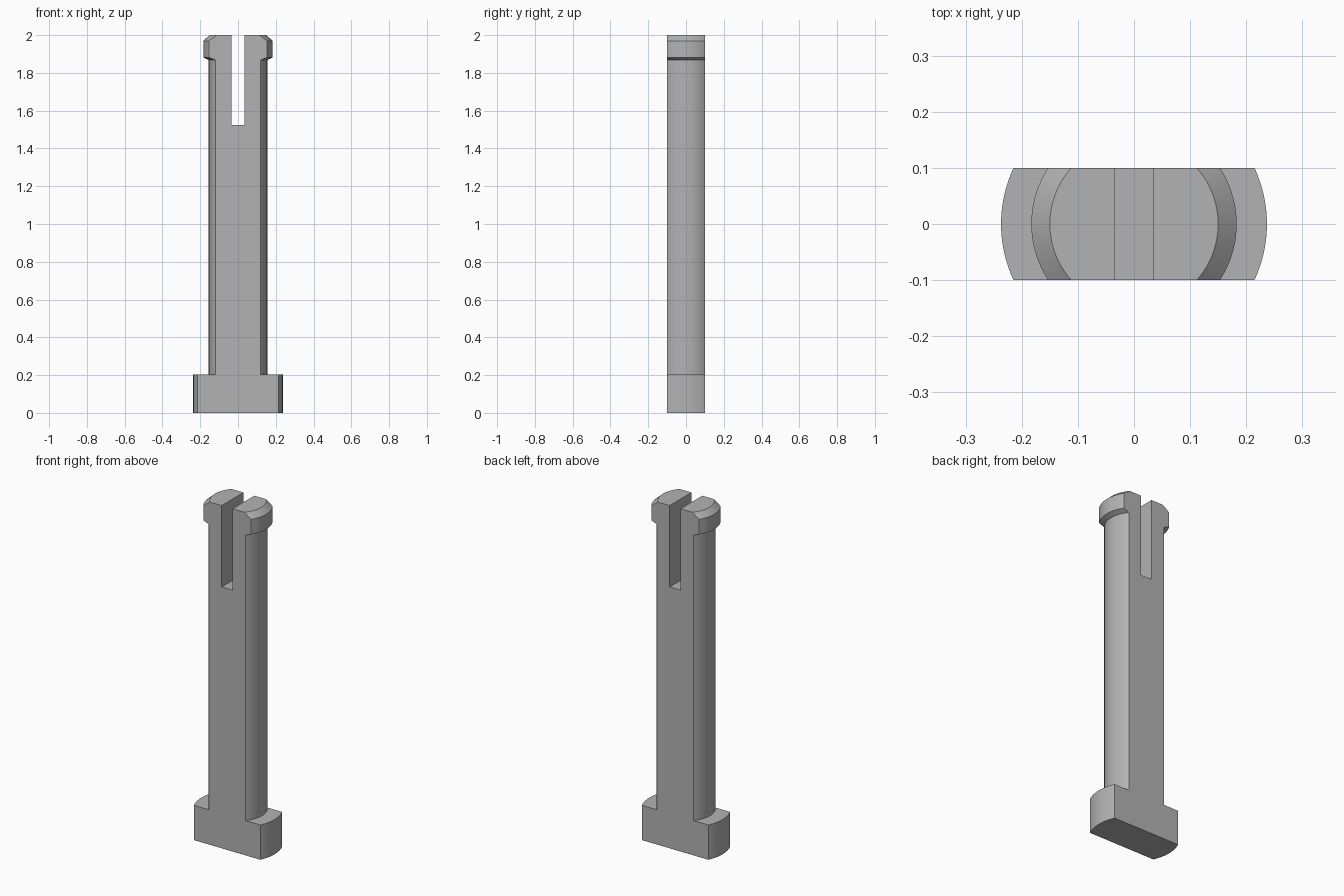
import bpy
import bmesh
import math

if "Cube" in bpy.data.objects:
    bpy.data.objects.remove(bpy.data.objects["Cube"])

HALF_DEPTH = 0.1
SLOT_HALF, SLOT_FLOOR = 0.035, 1.525

grey = bpy.data.materials.new("plain grey")
grey.use_nodes = True
colour = (0.45, 0.45, 0.45, 1)
grey.diffuse_color = colour
grey.node_tree.nodes["Principled BSDF"].inputs["Base Color"].default_value = colour


def add_object(name, bm):
    bmesh.ops.recalc_face_normals(bm, faces=bm.faces)
    mesh = bpy.data.meshes.new(name)
    bm.to_mesh(mesh)
    bm.free()
    mesh.materials.append(grey)
    obj = bpy.data.objects.new(name, mesh)
    bpy.context.collection.objects.link(obj)
    return obj


def lathe(name, profile, segments=96):
    """Revolve a closed (radius, height) profile around z."""
    bm = bmesh.new()
    verts = [bm.verts.new((r, 0, z)) for r, z in profile]
    edges = [bm.edges.new(pair) for pair in zip(verts, verts[1:])]
    bmesh.ops.spin(bm, geom=verts + edges, axis=(0, 0, 1), cent=(0, 0, 0),
                   angle=math.tau, steps=segments, use_duplicate=False)
    bmesh.ops.remove_doubles(bm, verts=bm.verts, dist=0.0001)
    return add_object(name, bm)


def box(name, low, high):
    bm = bmesh.new()
    bmesh.ops.create_cube(bm, size=1)
    for v in bm.verts:
        v.co = [l if c < 0 else h for c, l, h in zip(v.co, low, high)]
    return add_object(name, bm)


def cut(obj, cutter, operation):
    mod = obj.modifiers.new(operation.title(), 'BOOLEAN')
    mod.object, mod.operation, mod.solver = cutter, operation, 'EXACT'
    bpy.ops.object.modifier_apply(modifier=mod.name)
    bpy.data.objects.remove(cutter)


# Round pin: wide foot, long shaft, chamfered snap head
pin = lathe("split_pin", [
    (0, 0), (0.237, 0), (0.237, 0.203),
    (0.155, 0.203), (0.155, 1.868),
    (0.183, 1.882), (0.183, 1.97), (0.15, 2), (0, 2)])
bpy.ops.object.select_all(action='DESELECT')
bpy.context.view_layer.objects.active = pin
pin.select_set(True)

# Flat front and back
cut(pin, box("flat_slab", (-1, -HALF_DEPTH, -1), (1, HALF_DEPTH, 3)), 'INTERSECT')

# Slot that splits the head into two prongs
cut(pin, box("slot_cutter", (-SLOT_HALF, -1, SLOT_FLOOR), (SLOT_HALF, 1, 3)), 'DIFFERENCE')

bpy.ops.object.shade_smooth_by_angle(angle=math.radians(20))
